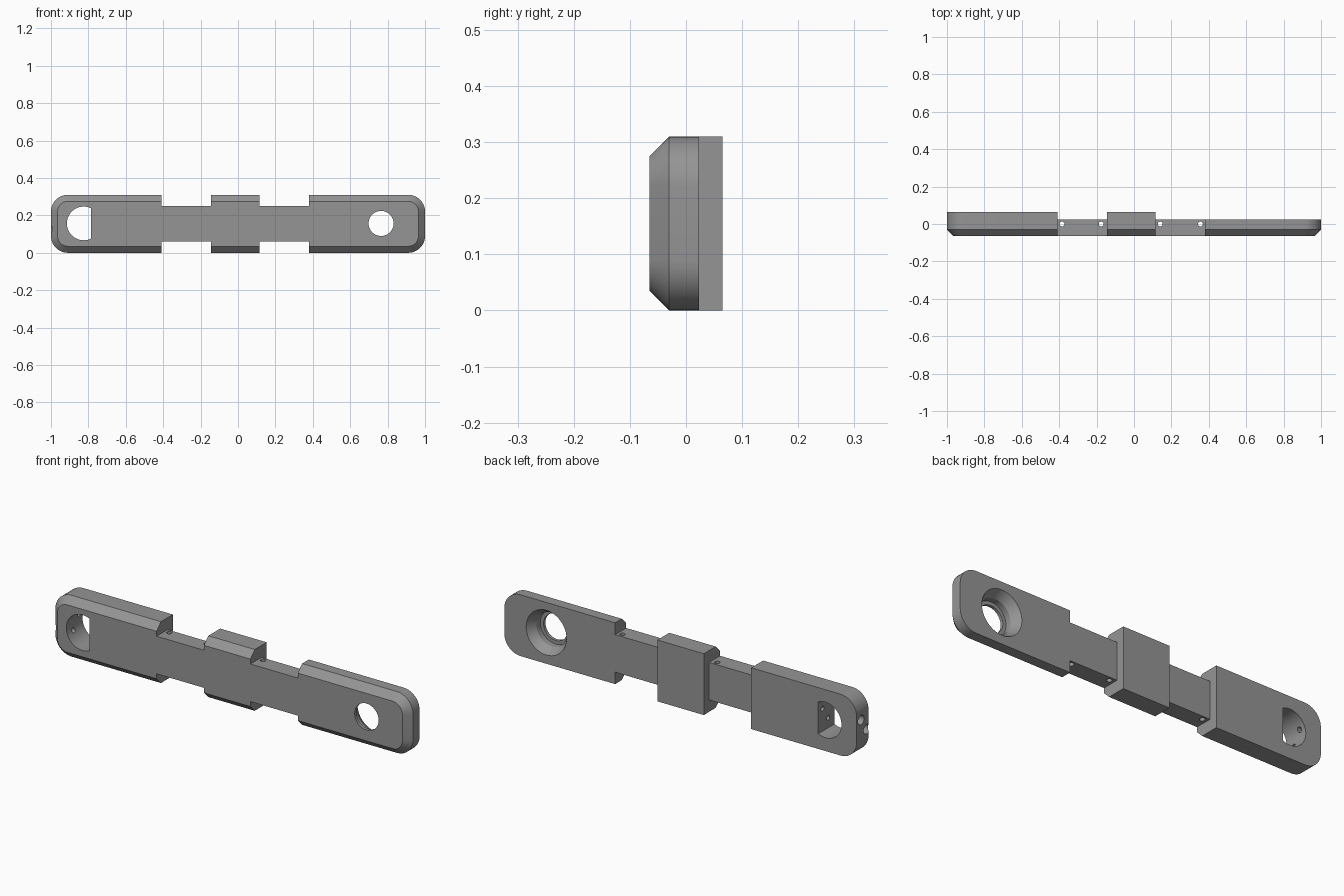
import bpy, bmesh, math
from mathutils import Matrix, Vector

if "Cube" in bpy.data.objects:
    bpy.data.objects.remove(bpy.data.objects["Cube"])

grey = bpy.data.materials.new("mid grey")
grey.diffuse_color = (0.3, 0.3, 0.3, 1)
grey.use_nodes = True
grey.node_tree.nodes["Principled BSDF"].inputs["Base Color"].default_value = grey.diffuse_color


def make(name, bm):
    bmesh.ops.recalc_face_normals(bm, faces=bm.faces)
    mesh = bpy.data.meshes.new(name)
    bm.to_mesh(mesh)
    bm.free()
    obj = bpy.data.objects.new(name, mesh)
    bpy.context.collection.objects.link(obj)
    mesh.materials.append(grey)
    return obj


def box(x0, x1, y0, y1, z0, z1):
    bm = bmesh.new()
    bmesh.ops.create_cube(bm, size=1)
    for v in bm.verts:
        v.co = Vector(((x0, x1)[v.co.x > 0], (y0, y1)[v.co.y > 0], (z0, z1)[v.co.z > 0]))
    return make("box_cutter", bm)


def cone(start, end, r0, r1, sides=32):
    start, end = Vector(start), Vector(end)
    bm = bmesh.new()
    turn = (end - start).to_track_quat('Z', 'Y').to_matrix().to_4x4()
    bmesh.ops.create_cone(bm, cap_ends=True, segments=sides, radius1=r0, radius2=r1,
                          depth=(end - start).length,
                          matrix=Matrix.Translation((start + end) / 2) @ turn)
    return make("round_cutter", bm)


def boolean(target, tool, operation='DIFFERENCE'):
    mod = target.modifiers.new("cut", 'BOOLEAN')
    mod.operation, mod.solver, mod.object = operation, 'EXACT', tool
    bpy.context.view_layer.objects.active = target
    bpy.ops.object.modifier_apply(modifier=mod.name)
    bpy.data.objects.remove(tool)


# Rounded bar with a chamfered front rim
W, H, R, C = 1.0, 0.155, 0.09, 0.035
Y_FRONT, Y_BACK, Y_STEP = -0.065, 0.065, 0.023
bm = bmesh.new()
rings = []
for y, inset in ((Y_FRONT, C), (Y_FRONT + C, 0), (Y_BACK, 0)):
    ring = []
    for k, (sx, sz) in enumerate(((1, 1), (-1, 1), (-1, -1), (1, -1))):
        for i in range(11):
            a = (k + i / 10) * math.pi / 2
            ring.append(bm.verts.new((sx * (W - R) + (R - inset) * math.cos(a), y,
                                      H + sz * (H - R) + (R - inset) * math.sin(a))))
    rings.append(ring)
bm.faces.new(rings[0])
bm.faces.new(rings[-1])
for a, b in zip(rings, rings[1:]):
    for i in range(len(a)):
        j = (i + 1) % len(a)
        bm.faces.new((a[i], a[j], b[j], b[i]))
body = make("mounting_bar", bm)

# Narrow necks between the three blocks
for x0, x1 in ((-0.41, -0.145), (0.115, 0.38)):
    boolean(body, box(x0, x1, -0.2, 0.2, 0.25, 0.5))
    boolean(body, box(x0, x1, -0.2, 0.2, -0.2, 0.06))

# Thinner back on the necks and the right block
for x0, x1 in ((-0.41, -0.145), (0.115, 1.2)):
    boolean(body, box(x0, x1, Y_STEP, 0.2, -0.1, 0.5))

# Vertical pin holes through the necks
for x in (-0.385, -0.175, 0.14, 0.355):
    boolean(body, cone((x, 0, -0.1), (x, 0, 0.5), 0.013, 0.013, 24))

# D-shaped opening in the left block
d_tool = cone((-0.825, -0.2, 0.157), (-0.825, 0.2, 0.157), 0.09, 0.09, 48)
boolean(d_tool, box(-0.785, -0.6, -0.3, 0.3, -0.1, 0.5))
boolean(body, d_tool)

# Screw holes from the left end, with wider mouths
for y, z in ((0.03, 0.19), (-0.015, 0.127)):
    boolean(body, cone((-1.1, y, z), (-0.73, y, z), 0.012, 0.012, 24))
    boolean(body, cone((-1.1, y, z), (-0.965, y, z), 0.024, 0.024, 24))

# Stepped round opening in the right block
hx, hz = 0.765, 0.157
boolean(body, cone((hx, -0.2, hz), (hx, 0.2, hz), 0.067, 0.067, 48))
boolean(body, cone((hx, -0.05, hz), (hx, 0.1, hz), 0.085, 0.085, 48))
boolean(body, cone((hx, -0.02, hz), (hx, 0.066, hz), 0.085, 0.141, 48))

# Smooth the round walls, keep the edges sharp
bpy.ops.object.select_all(action='DESELECT')
body.select_set(True)
bpy.context.view_layer.objects.active = body
bpy.ops.object.shade_smooth_by_angle(angle=math.radians(25))
